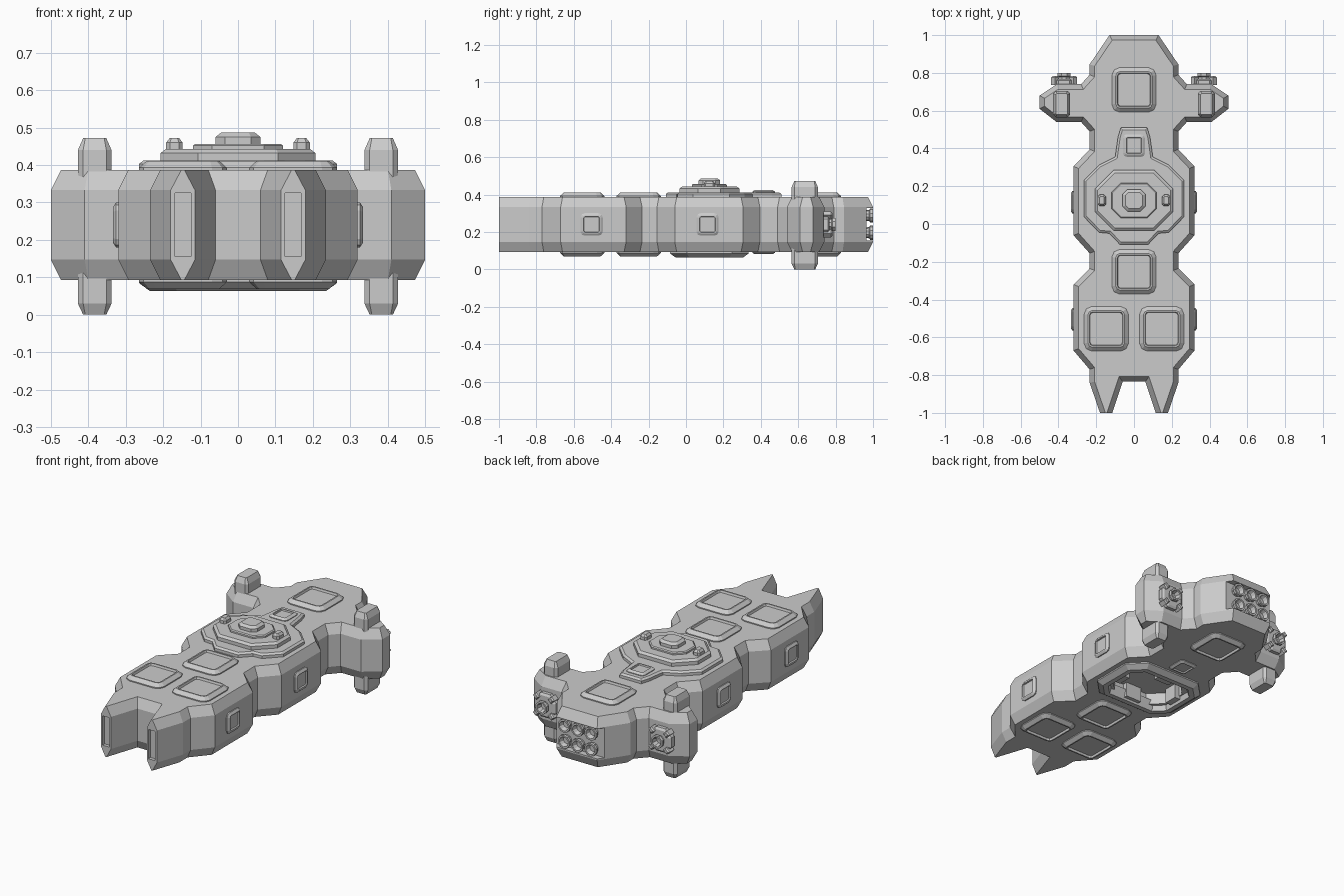
import bpy, bmesh, math
from mathutils import Matrix, Vector

if "Cube" in bpy.data.objects:
    bpy.data.objects.remove(bpy.data.objects["Cube"])


def inset(pts, d, flat_tip=False):
    """Mitred inward offset of a counter-clockwise outline."""
    n = len(pts)
    edges = []
    for i in range(n):
        a, b = pts[i], pts[(i + 1) % n]
        v = Vector((b[0] - a[0], b[1] - a[1])).normalized()
        tip = flat_tip and a[1] == -1 and b[1] == -1
        edges.append((-v.y, v.x, 0 if tip else d))
    out = []
    for i in range(n):
        (ax, ay, d1), (bx, by, d2) = edges[i - 1], edges[i]
        det = ax * by - ay * bx
        out.append((pts[i][0] + (d1 * by - d2 * ay) / det,
                    pts[i][1] + (ax * d2 - bx * d1) / det))
    return out


def loft(name, pts, levels, mat=Matrix(), tip=False, ring=False):
    """Stack inset copies of an outline: levels = (height, inset)."""
    bm = bmesh.new()
    loops = [[bm.verts.new((x, y, z)) for x, y in inset(pts, d, tip)] for z, d in levels]
    n = len(pts)
    pairs = list(zip(loops, loops[1:]))
    if ring:
        pairs.append((loops[-1], loops[0]))
    else:
        bm.faces.new(loops[0])
        bm.faces.new(loops[-1])
    for a, b in pairs:
        for i in range(n):
            j = (i + 1) % n
            bm.faces.new((a[i], a[j], b[j], b[i]))
    bm.transform(mat)
    bmesh.ops.recalc_face_normals(bm, faces=bm.faces)
    me = bpy.data.meshes.new(name)
    bm.to_mesh(me)
    bm.free()
    ob = bpy.data.objects.new(name, me)
    bpy.context.collection.objects.link(ob)
    return ob


def mirrored(half):
    return half + [(-x, y) for x, y in reversed(half)]


def rect(w, h, c=0.0):
    """Rectangle with two-step rounded corners."""
    if c == 0:
        return [(-w, -h), (w, -h), (w, h), (-w, h)]
    k = c * 0.3
    return mirrored([(w - c, -h), (w - k, -h + k), (w, -h + c),
                     (w, h - c), (w - k, h - k), (w - c, h)])


def octagon(w, h, c):
    return mirrored([(w - c, -h), (w, -h + c), (w, h - c), (w - c, h)])


def circle(r, n):
    return [(r * math.cos(math.tau * (i + .5) / n), r * math.sin(math.tau * (i + .5) / n)) for i in range(n)]


def cut(ob, cutter):
    m = ob.modifiers.new("cut", 'BOOLEAN')
    m.operation, m.solver, m.object = 'DIFFERENCE', 'EXACT', cutter
    bpy.context.view_layer.objects.active = ob
    bpy.ops.object.modifier_apply(modifier=m.name)
    bpy.data.objects.remove(cutter)


T = Matrix.Translation
FLIP = Matrix.Diagonal((1, 1, -1, 1))
BACK = Matrix.Rotation(-math.pi / 2, 4, 'X')   # local z points to +y

# Main hull with chamfered top and bottom edges
half = [(.06, -.835), (.115, -1), (.18, -1), (.235, -.84), (.235, -.77), (.32, -.67),
        (.32, -.32), (.235, -.235), (.235, -.155), (.32, -.06), (.32, .305), (.235, .395),
        (.235, .49), (.28, .54), (.41, .54), (.5, .61), (.5, .68), (.41, .74), (.28, .74),
        (.235, .79), (.235, .845), (.13, 1)]
hull = loft("hull", mirrored(half), [(.093, .027), (.147, 0), (.333, 0), (.387, .027)], tip=True)

# Recesses: engine bay, prong tips, belly pit
cut(hull, loft("bay_cutter", rect(.2, .08), [(.155, 0), (.328, 0)], T((0, 1.045, 0))))
for s in (-1, 1):
    cut(hull, loft("tip_cutter", rect(.022, .03), [(.155, 0), (.325, 0)], T((s * .147, -1.01, 0))))
pit = octagon(.19, .145, .08)
cut(hull, loft("pit_cutter", pit, [(.0, 0), (.16, 0)], T((0, .115, 0))))

# Raised hatches on top and bottom
hatch = [(-.01, 0), (.008, 0), (.026, .02), (.026, .028), (.014, .032)]
for i, (x, y) in enumerate([(0, .71), (0, -.253), (-.147, -.555), (.147, -.555)]):
    loft(f"top_hatch_{i}", rect(.117, .118, .04), hatch, T((x, y, .385)))
    loft(f"bottom_hatch_{i}", rect(.117, .118, .04), hatch, T((x, y, .095)) @ FLIP)
small = [(-.01, 0), (.006, 0), (.014, .012), (.014, .018), (.006, .02)]
loft("top_small_hatch", rect(.058, .06, .02), small, T((0, .415, .41)))
loft("bottom_small_hatch", rect(.058, .06, .02), small, T((0, .415, .095)) @ FLIP)

# Side hatches
for s in (-1, 1):
    for y in (.115, -.505):
        loft("side_hatch", rect(.06, .06, .022), small,
             T((s * .32, y, .24)) @ Matrix.Rotation(s * math.pi / 2, 4, 'Y'))

# Turret base plate and stepped turret
base = mirrored([(.075, -.108), (.13, -.05), (.185, -.045), (.265, .038), (.265, .232),
                 (.185, .312), (.1, .355), (.085, .46), (.07, .51)])
loft("turret_base", base, [(.375, 0), (.403, 0), (.412, .012)])
M = T((0, .125, 0))
loft("turret_deck", octagon(.207, .16, .1), [(.40, 0), (.432, 0), (.443, .014)], M)
loft("turret_step", octagon(.12, .093, .05), [(.44, 0), (.452, 0), (.457, .006)], M)
loft("turret_cap", octagon(.06, .058, .025), [(.455, 0), (.475, 0), (.487, .015)], M)
for s in (-1, 1):
    loft("turret_knob", octagon(.022, .03, .01), [(.44, 0), (.46, 0), (.473, .01)], T((s * .17, .125, 0)))

# Belly frame round the pit, with inner lugs
loft("belly_frame", octagon(.265, .21, .09),
     [(.10, 0), (.085, 0), (.063, .03), (.063, .058), (.12, .075)], M, ring=True)
for s in (-1, 1):
    loft("belly_lug", rect(.05, .018), [(.075, 0), (.16, 0)], T((0, .115 + s * .135, 0)))
    loft("belly_side_lug", rect(.018, .04), [(.075, 0), (.16, 0)], T((s * .18, .115, 0)))


def nozzle(name, x, y, z, r, length, n):
    loft(name, circle(r, n), [(0, r * .25), (length * .55, r * .2), (length * .65, 0), (length, 0),
                              (length, r * .25), (length * .4, r * .45)], T((x, y, z)) @ BACK)


# Six main engines
for x in (-.085, 0, .085):
    for z in (.196, .288):
        nozzle("main_engine", x, .955, z, .038, .045, 10)

# Wing pods: fins and auxiliary engines
for s in (-1, 1):
    loft("wing_fin", octagon(.045, .07, .014),
         [(0, .014), (.03, 0), (.44, 0), (.472, .014)], T((s * .383, .635, 0)))
    W = T((s * .37, .735, .24)) @ BACK
    loft("wing_engine_base", circle(.075, 8), [(0, 0), (.025, 0), (.033, .012)], W)
    for k in range(4):
        a = Matrix.Rotation(math.pi / 4 + k * math.pi / 2, 4, 'Z')
        loft("wing_engine_lug", rect(.016, .014), [(0, 0), (.04, 0), (.048, .006)], W @ a @ T((.068, 0, 0)))
    nozzle("wing_engine", s * .37, .75, .24, .038, .05, 8)
